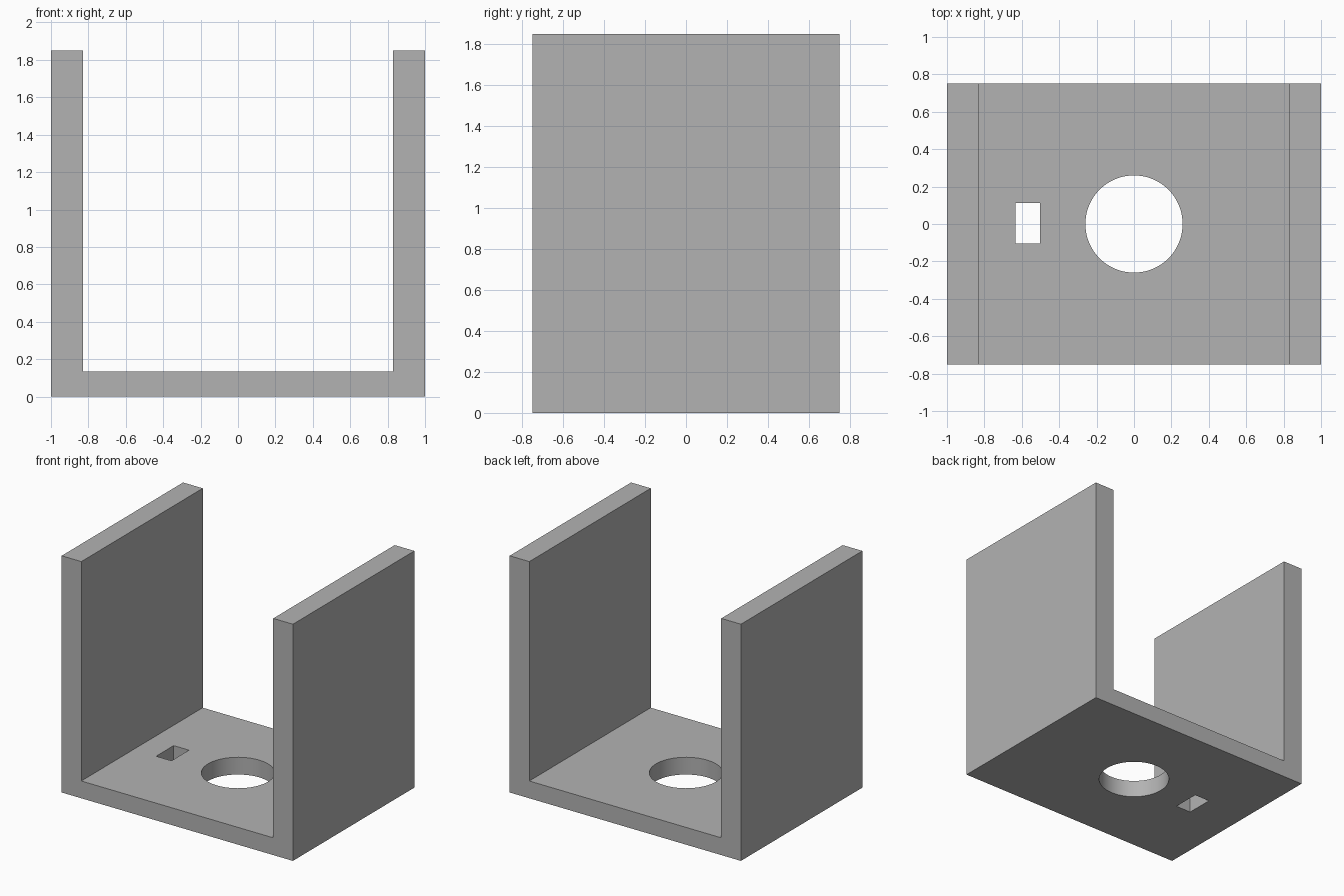
import bpy
import bmesh

if "Cube" in bpy.data.objects:
    bpy.data.objects.remove(bpy.data.objects["Cube"])

grey = bpy.data.materials.new("plain grey")
grey.diffuse_color = (0.45, 0.45, 0.45, 1)
grey.use_nodes = True
grey.node_tree.nodes["Principled BSDF"].inputs["Base Color"].default_value = grey.diffuse_color

HALF_W, HALF_D, HEIGHT = 1.0, 0.75, 1.85
INNER_W, FLOOR = 0.83, 0.135

# U-shaped bracket: end profile pushed from front to back
profile = [(-HALF_W, 0), (HALF_W, 0), (HALF_W, HEIGHT), (INNER_W, HEIGHT),
           (INNER_W, FLOOR), (-INNER_W, FLOOR), (-INNER_W, HEIGHT), (-HALF_W, HEIGHT)]
bm = bmesh.new()
face = bm.faces.new([bm.verts.new((x, -HALF_D, z)) for x, z in profile])
pushed = bmesh.ops.extrude_face_region(bm, geom=[face])["geom"]
bmesh.ops.translate(bm, vec=(0, 2 * HALF_D, 0),
                    verts=[v for v in pushed if isinstance(v, bmesh.types.BMVert)])
bmesh.ops.recalc_face_normals(bm, faces=bm.faces)
mesh = bpy.data.meshes.new("u_bracket")
bm.to_mesh(mesh)
bm.free()
mesh.materials.append(grey)
bracket = bpy.data.objects.new("u_bracket", mesh)
bpy.context.collection.objects.link(bracket)


def cut(cutter, name):
    """Cut a hidden helper shape out of the bracket and remove the helper."""
    cutter.name = name
    cutter.hide_render = True
    cutter.data.materials.append(grey)
    mod = bracket.modifiers.new(name, 'BOOLEAN')
    mod.operation, mod.solver, mod.object = 'DIFFERENCE', 'EXACT', cutter
    bpy.context.view_layer.objects.active = bracket
    bpy.ops.object.modifier_apply(modifier=mod.name)
    bpy.data.objects.remove(cutter)


# Round hole in the middle of the floor
bpy.ops.mesh.primitive_cylinder_add(vertices=64, radius=0.26, depth=0.5, location=(0, 0, FLOOR / 2))
cut(bpy.context.object, "round_hole")

# Small rectangular slot beside it
bpy.ops.mesh.primitive_cube_add(size=1, location=(-0.568, 0.003, FLOOR / 2))
slot = bpy.context.object
slot.scale = (0.133, 0.217, 0.5)
bpy.context.view_layer.update()
cut(slot, "cable_slot")

# Smooth only the round hole wall
bpy.ops.object.select_all(action='DESELECT')
bracket.select_set(True)
bpy.context.view_layer.objects.active = bracket
bpy.ops.object.shade_smooth_by_angle()
